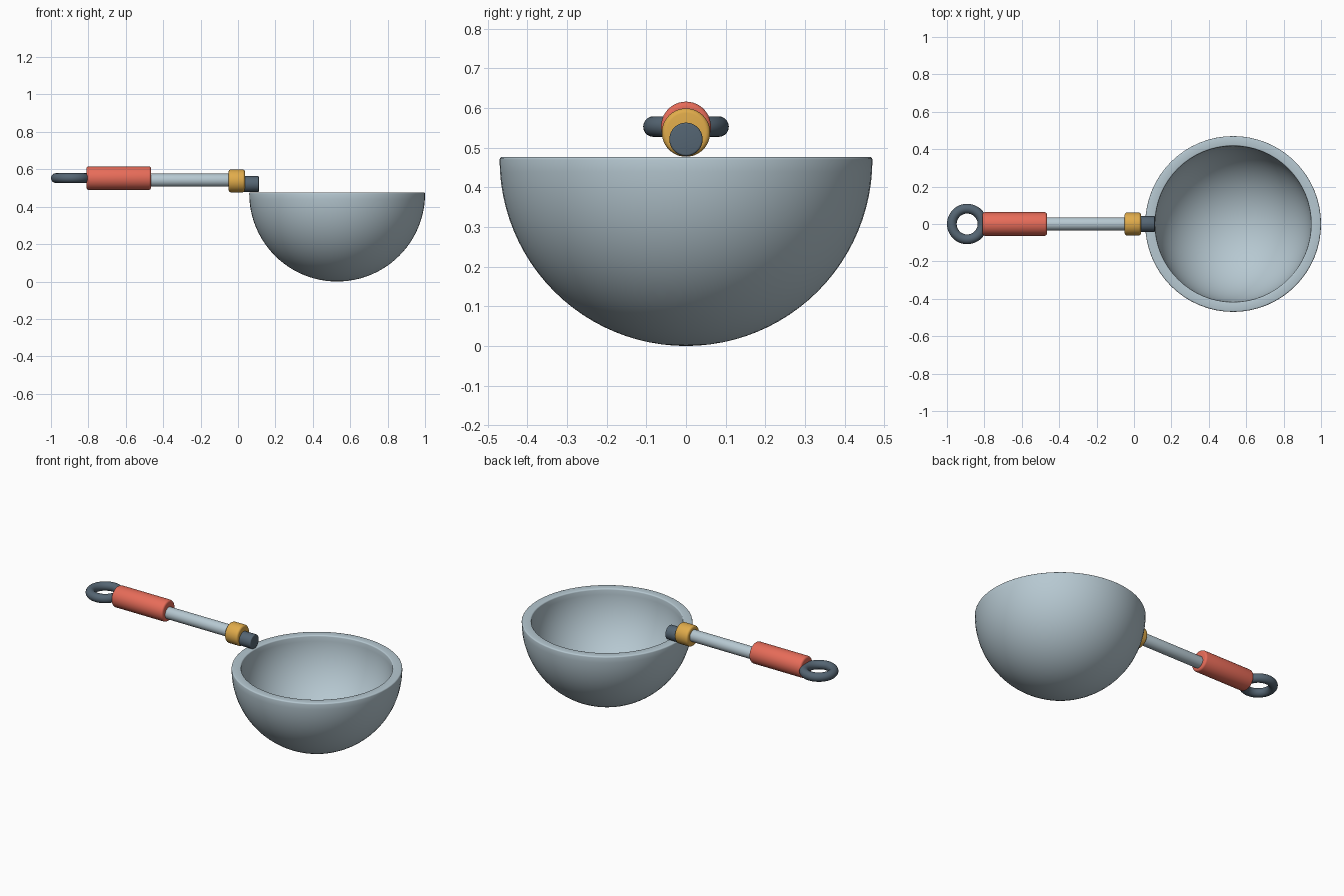
import bpy
import bmesh
from math import sin, cos, pi, radians
from mathutils import Vector, Matrix

cube = bpy.data.objects.get("Cube")
if cube:
    bpy.data.objects.remove(cube, do_unlink=True)


def material(name, rgb):
    mat = bpy.data.materials.new(name)
    mat.use_nodes = True
    mat.diffuse_color = (*rgb, 1)
    mat.node_tree.nodes["Principled BSDF"].inputs["Base Color"].default_value = (*rgb, 1)
    return mat


steel = material("pale_steel", (0.47, 0.58, 0.64))
slate = material("slate", (0.09, 0.13, 0.17))
red = material("red", (0.80, 0.15, 0.10))
amber = material("amber", (0.75, 0.41, 0.07))


def finish(obj, name, mat):
    obj.name = name
    obj.data.materials.append(mat)
    bpy.ops.object.select_all(action="DESELECT")
    obj.select_set(True)
    bpy.context.view_layer.objects.active = obj
    bpy.ops.object.shade_smooth_by_angle(angle=radians(35))


def lathe(name, profile, mat, matrix, steps=64):
    """Spin a (radius, height) profile around its local z axis."""
    bm = bmesh.new()
    verts = [bm.verts.new((r, 0, h)) for r, h in profile]
    edges = [bm.edges.new(pair) for pair in zip(verts, verts[1:])]
    bmesh.ops.spin(bm, geom=verts + edges, axis=(0, 0, 1), cent=(0, 0, 0),
                   angle=2 * pi, steps=steps)
    bmesh.ops.remove_doubles(bm, verts=bm.verts, dist=1e-5)
    bmesh.ops.recalc_face_normals(bm, faces=bm.faces)
    mesh = bpy.data.meshes.new(name)
    bm.to_mesh(mesh)
    bm.free()
    obj = bpy.data.objects.new(name, mesh)
    bpy.context.collection.objects.link(obj)
    obj.matrix_world = matrix
    finish(obj, name, mat)


def rounded_bar(name, x0, x1, z, radius, bevel, mat):
    """Cylinder along x with rounded end edges."""
    length = x1 - x0
    arc = [(radius - bevel + bevel * sin(a), bevel * (1 - cos(a)))
           for a in (pi / 2 * i / 4 for i in range(5))]
    profile = [(0, 0)] + arc + [(r, length - h) for r, h in reversed(arc)] + [(0, length)]
    lathe(name, profile, mat,
          Matrix.Translation((x0, 0, z)) @ Matrix.Rotation(pi / 2, 4, "Y"), 40)


# Hemispherical bowl with a thick wall and softened rim
outer, inner, soft, rings = 0.47, 0.417, 0.007, 24
angles = [pi / 2 * i / rings for i in range(rings + 1)]
outside = [(outer * sin(a), -outer * cos(a)) for a in angles]
inside = [(inner * sin(a), -inner * cos(a)) for a in reversed(angles)]
turn = [pi / 2 * i / 3 for i in range(1, 4)]
rim = [(outer - soft + soft * cos(a), soft * sin(a)) for a in turn]
rim += [(inner + soft - soft * cos(a), soft * sin(a)) for a in reversed(turn)]
lathe("bowl", outside + rim + inside, steel, Matrix.Translation((0.53, 0, outer)))

# Handle parts, from the grip to the tip above the rim
rounded_bar("grip", -0.81, -0.465, 0.553, 0.063, 0.012, red)
rounded_bar("handle_rod", -0.50, -0.03, 0.542, 0.035, 0.002, steel)
rounded_bar("collar", -0.05, 0.037, 0.538, 0.061, 0.012, amber)
rounded_bar("handle_tip", 0.02, 0.112, 0.521, 0.042, 0.005, slate)

# Hanging ring
bpy.ops.mesh.primitive_torus_add(location=(-0.892, 0, 0.553), major_radius=0.082,
                                 minor_radius=0.026, major_segments=48, minor_segments=20)
finish(bpy.context.object, "hanging_ring", slate)
